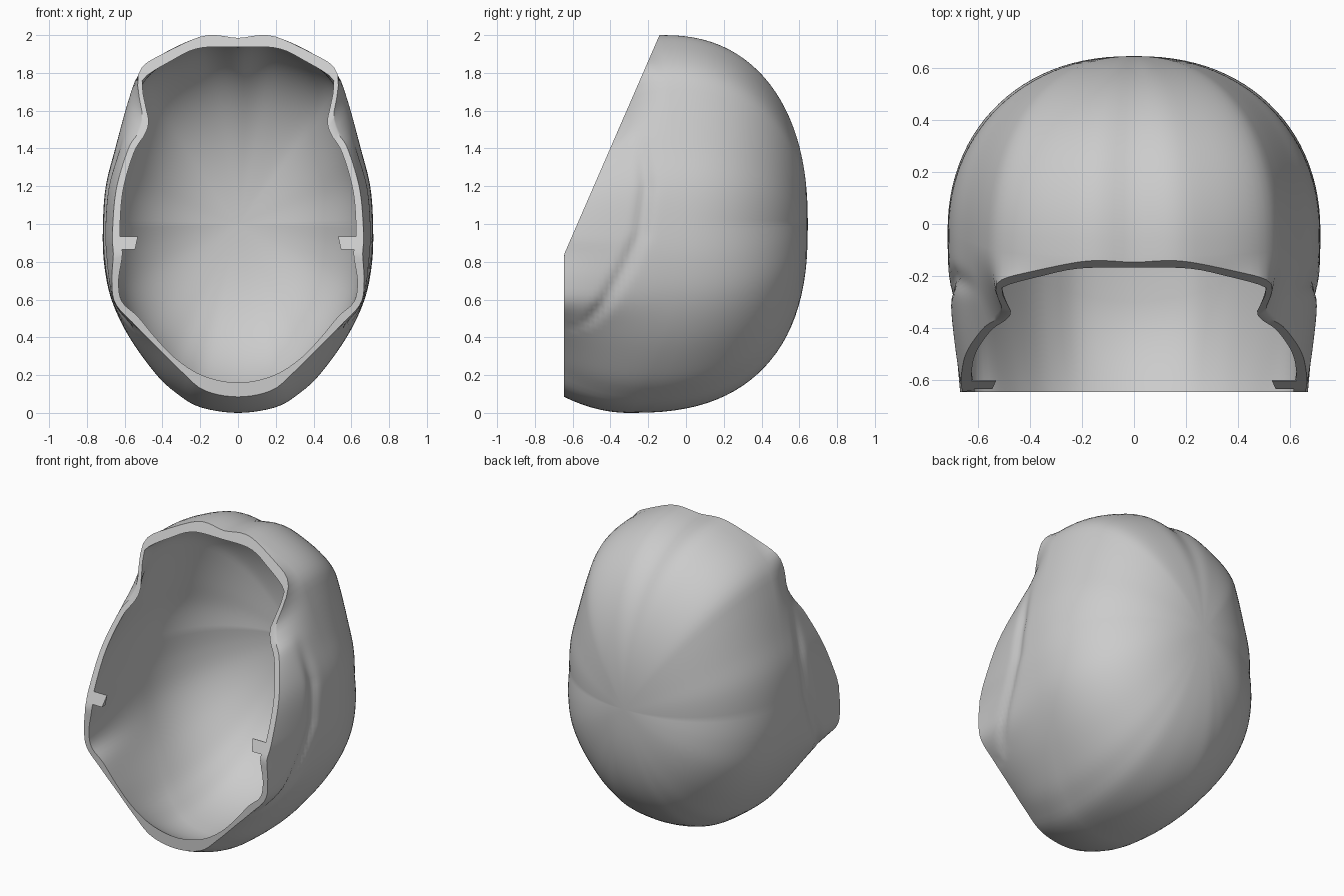
import bpy, bmesh, math
from mathutils import Vector

cube = bpy.data.objects.get("Cube")
if cube:
    bpy.data.objects.remove(cube)

SEGMENTS, FRONT_ROWS, BACK_ROWS = 160, 24, 26
CENTRE_Z = 1.0
FRONT_Y = -0.645

grey = bpy.data.materials.new("plain_grey")
grey.use_nodes = True
grey.diffuse_color = (0.6, 0.6, 0.6, 1)
grey.node_tree.nodes["Principled BSDF"].inputs["Base Color"].default_value = grey.diffuse_color

# Half outlines as (x, z), top to bottom
SILHOUETTE = [(0, 1.985), (.12, 2), (.22, 1.985), (.4, 1.9), (.52, 1.8), (.575, 1.67), (.65, 1.4),
              (.7, 1.2), (.715, 1), (.71, .8), (.67, .6), (.575, .4), (.43, .2), (.32, .1), (.2, .03), (0, 0)]
OUTER_RIM = [(0, 1.985), (.12, 2), (.22, 1.985), (.4, 1.9), (.5, 1.84), (.532, 1.77), (.52, 1.65),
             (.505, 1.56), (.53, 1.48), (.58, 1.4), (.645, 1.18), (.665, .94), (.66, .84), (.668, .7),
             (.65, .58), (.55, .47), (.42, .34), (.3, .22), (.18, .12), (0, .085)]
INNER_RIM = [(0, 1.937), (.21, 1.93), (.36, 1.86), (.49, 1.78), (.508, 1.73), (.49, 1.63), (.472, 1.54),
             (.495, 1.47), (.55, 1.38), (.61, 1.17), (.625, .94), (.612, .84), (.632, .7),
             (.615, .59), (.53, .51), (.43, .39), (.32, .28), (.18, .195), (0, .16)]
# Crease around the side panel as (z, y)
CREASE = [(.44, -.645), (.47, -.52), (.58, -.43), (.77, -.32), (.95, -.24), (1.2, -.21), (1.5, -.24)]


def lookup(table, key):
    """Linear interpolation in a sorted list of pairs."""
    for (k0, v0), (k1, v1) in zip(table, table[1:]):
        if key <= k1:
            return v0 + (v1 - v0) * max(0, key - k0) / max(k1 - k0, 1e-6)
    return table[-1][1]


def polar(points):
    """Smooth a half outline and return (angle from top, radius) pairs."""
    pts = [Vector((x, z - CENTRE_Z)) for x, z in points]
    pts = [Vector((-pts[1].x, pts[1].y))] + pts + [Vector((-pts[-2].x, pts[-2].y))]
    table = []
    for a, b, c, d in zip(pts, pts[1:], pts[2:], pts[3:]):
        for i in range(8):
            t = i / 8
            p = (2 * b + (c - a) * t + (2 * a - 5 * b + 4 * c - d) * t * t
                 + (3 * b - a - 3 * c + d) * t ** 3) / 2
            table.append((math.atan2(p.x, p.y), p.length))
    table.append((math.pi, pts[-2].length))
    return table


def cut_y(z):
    """Front edge: upright below, sloping back above."""
    return max(FRONT_Y, FRONT_Y + (z - 0.84) * 0.435)


def rings(rim, inset):
    """Rings of points from the rim to the back pole."""
    wide, edge = polar(SILHOUETTE), polar(rim)
    columns = []
    for k in range(SEGMENTS):
        ang = 2 * math.pi * k / SEGMENTS
        fold = min(ang, 2 * math.pi - ang)
        s, c = math.sin(ang), math.cos(ang)
        up, down = max(c, 0), max(-c, 0)
        big, small = lookup(wide, fold) - inset, lookup(edge, fold)
        y_rim = cut_y(CENTRE_Z + small * c)
        y_wide = max(-0.03 - 0.1 * up ** 2 - 0.27 * down ** 4, y_rim + 0.015)
        power = 2 / (2.1 + 0.2 * up + 0.4 * down)
        column = []
        for i in range(FRONT_ROWS):
            t = 1 - i / FRONT_ROWS
            r, y = big + (small - big) * t * t, y_wide + (y_rim - y_wide) * t
            z = CENTRE_Z + r * c
            if not inset and 0 < i and 0.42 < z < 1.5:
                fade = min(1, (z - 0.42) / 0.12, (1.5 - z) / 0.3)
                r -= 0.02 * fade * math.exp(-((y - lookup(CREASE, z)) / 0.04) ** 2)
            column.append((r * s, y, CENTRE_Z + r * c))
        for i in range(BACK_ROWS):
            t = math.pi / 2 * i / BACK_ROWS
            r = big * math.cos(t) ** power
            y = y_wide + (0.645 - inset - y_wide) * math.sin(t) ** power
            column.append((r * s, y, CENTRE_Z + r * c))
        columns.append(column)
    return list(zip(*columns))


def finish(name, bm):
    bmesh.ops.recalc_face_normals(bm, faces=bm.faces)
    mesh = bpy.data.meshes.new(name)
    bm.to_mesh(mesh)
    bm.free()
    mesh.materials.append(grey)
    obj = bpy.data.objects.new(name, mesh)
    bpy.context.collection.objects.link(obj)
    return obj


def bridge(bm, a, b):
    for k in range(SEGMENTS):
        n = (k + 1) % SEGMENTS
        bm.faces.new((a[k], a[n], b[n], b[k]))


# Hollow head shell: outer skin, inner skin and flat rim
bm = bmesh.new()
rims = []
for rim, inset in ((OUTER_RIM, 0), (INNER_RIM, 0.05)):
    rows = [[bm.verts.new(p) for p in row] for row in rings(rim, inset)]
    for a, b in zip(rows, rows[1:]):
        bridge(bm, a, b)
    pole = bm.verts.new((0, 0.645 - inset, CENTRE_Z))
    for k in range(SEGMENTS):
        bm.faces.new((rows[-1][k], rows[-1][(k + 1) % SEGMENTS], pole))
    rims.append(rows[0])
bridge(bm, *rims)
shell = finish("head_shell", bm)
bpy.context.view_layer.objects.active = shell
shell.select_set(True)
bpy.ops.object.shade_smooth_by_angle(angle=math.radians(40))

# Small locating tabs inside the front edge
for name, side in (("left_tab", 1), ("right_tab", -1)):
    bm = bmesh.new()
    profile = [(.53, .935), (.64, .935), (.64, .865), (.545, .865)]
    face = bm.faces.new([bm.verts.new((side * x, FRONT_Y, z)) for x, z in profile])
    grown = bmesh.ops.extrude_face_region(bm, geom=[face])["geom"]
    for v in grown:
        if isinstance(v, bmesh.types.BMVert):
            v.co.y = -0.6
    for v in bm.verts:
        if v.co.y < -0.62:
            v.co.y = cut_y(v.co.z)
    finish(name, bm)
